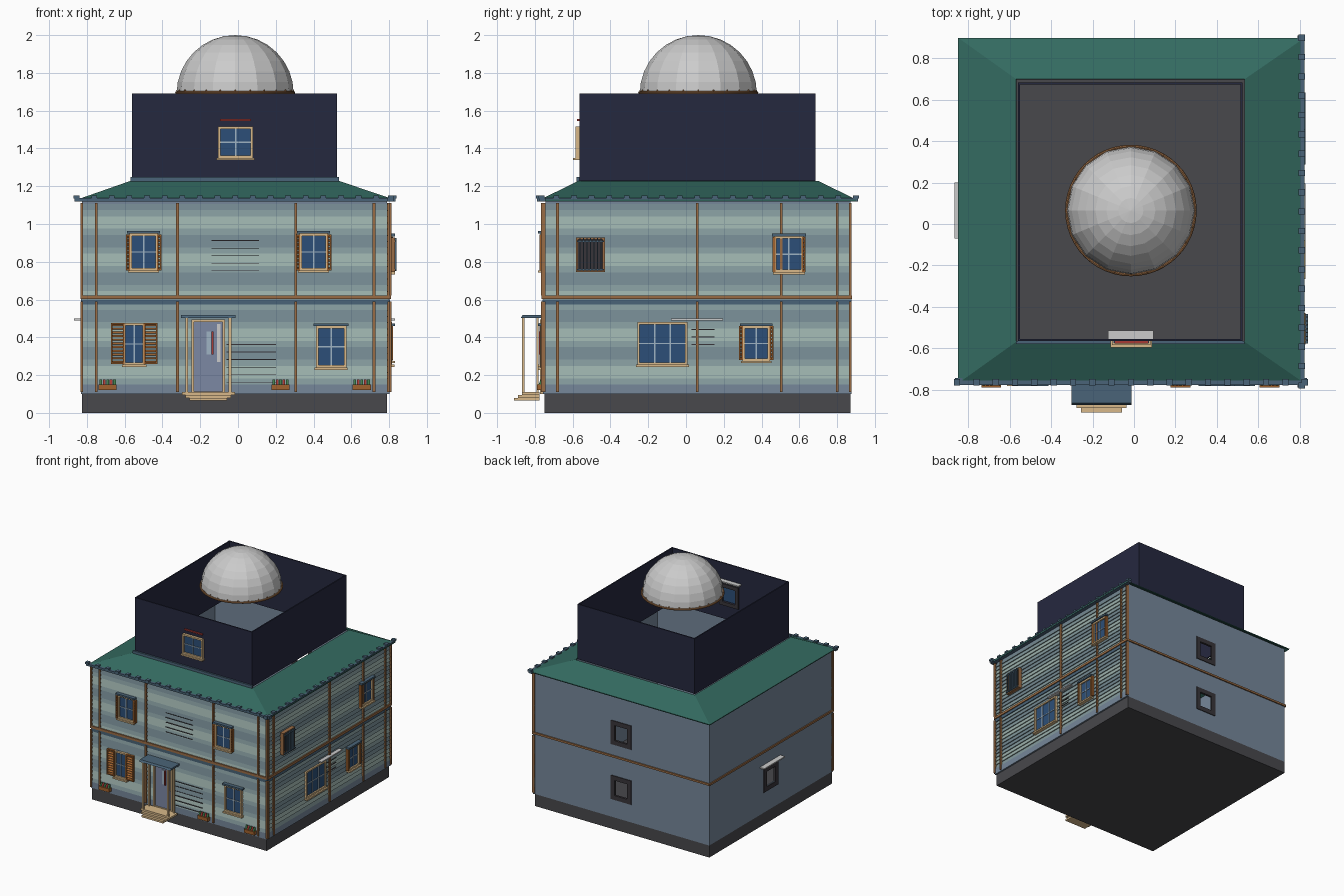
import bpy, bmesh, math
from mathutils import Matrix

if "Cube" in bpy.data.objects:
    bpy.data.objects.remove(bpy.data.objects["Cube"])

# ---------- colours and helpers ----------
COL = dict(stone="48484c", wall="76879a", tower="25283f", roof="336a60", trim="4a6478", copper="9a6c45",
           cream="d8b98a", glass="2c4f78", dark="38353a", white="d8d8d8", wood="a0622e", red="a83a35",
           green="3f7a4a", door="7c88a4", b0="83999c", b1="9bb0ab", b2="738890", sash="9fb4c4")


def mat(key):
    m = bpy.data.materials.get(key)
    if not m:
        m = bpy.data.materials.new(key)
        rgb = [int(COL[key][i:i + 2], 16) / 255 for i in (0, 2, 4)]
        m.diffuse_color = (*[((c + .055) / 1.055) ** 2.4 for c in rgb], 1)
        m.use_nodes = True
        m.node_tree.nodes["Principled BSDF"].inputs["Base Color"].default_value = m.diffuse_color
    return m


def finish(bm, name, key=None):
    bmesh.ops.recalc_face_normals(bm, faces=bm.faces)
    me = bpy.data.meshes.new(name)
    bm.to_mesh(me)
    bm.free()
    o = bpy.data.objects.new(name, me)
    bpy.context.collection.objects.link(o)
    if key:
        me.materials.append(mat(key))
    return o


# Wall frames: u along wall, z up, d outward
MAP = dict(front=lambda u, d: (u, -.745 - d), right=lambda u, d: (.79 + d, u),
           left=lambda u, d: (-.825 - d, u), back=lambda u, d: (u, .87 + d),
           tower=lambda u, d: (u, -.565 - d), t_right=lambda u, d: (.525 + d, u),
           t_left=lambda u, d: (-.56 - d, u), t_back=lambda u, d: (u, .685 + d))
parts = {}


def add(name, key, face, u0, u1, z0, z1, d0, d1, dtop=None):
    """Queue one box on a wall; dtop tapers its upper edge."""
    if name not in parts:
        parts[name] = (bmesh.new(), key)
    bm = parts[name][0]
    v = []
    for z, do in ((z0, d1), (z1, d1 if dtop is None else dtop)):
        for u, d in ((u0, d0), (u1, d0), (u1, do), (u0, do)):
            v.append(bm.verts.new((*MAP[face](u, d), z)))
    for f in ((0, 1, 2, 3), (4, 5, 6, 7), (0, 1, 5, 4), (1, 2, 6, 5), (2, 3, 7, 6), (3, 0, 4, 7)):
        bm.faces.new([v[i] for i in f])


def ring(name, key, face, u0, u1, z0, z1, t, d0, d1):
    """Rectangular frame of width t."""
    add(name, key, face, u0, u0 + t, z0, z1, d0, d1)
    add(name, key, face, u1 - t, u1, z0, z1, d0, d1)
    add(name, key, face, u0 + t, u1 - t, z0, z0 + t, d0, d1)
    add(name, key, face, u0 + t, u1 - t, z1 - t, z1, d0, d1)


def wall(name, key, face, u0, u1, z0, z1, hole=None):
    """Thin wall with optional column of holes: (u0, u1, [(z0, z1), ...])."""
    if not hole:
        return add(name, key, face, u0, u1, z0, z1, -.01, 0)
    a, b, zs = hole
    add(name, key, face, u0, a, z0, z1, -.01, 0)
    add(name, key, face, b, u1, z0, z1, -.01, 0)
    for h0, h1 in zs + [(z1, z1)]:
        if h0 > z0:
            add(name, key, face, a, b, z0, h0, -.01, 0)
        z0 = h1


def window(name, face, c, w, z0, z1, d=.01, bars=1, header=True):
    u0, u1 = c - w / 2, c + w / 2
    add(name + "_glass", "glass", face, u0, u1, z0, z1, 0, d + .004)
    ring(name + "_frame", "cream", face, u0 - .008, u1 + .008, z0, z1, .013, 0, d + .016)
    for i in range(bars):
        u = u0 + w * (i + 1) / (bars + 1)
        add(name + "_muntins", "sash", face, u - .004, u + .004, z0, z1, d, d + .01)
    zm = (z0 + z1) / 2
    add(name + "_muntins", "sash", face, u0, u1, zm - .003, zm + .003, d, d + .009)
    add(name + "_sill", "cream", face, u0 - .015, u1 + .015, z0 - .012, z0, 0, d + .028)
    if header:
        add(name + "_header", "trim", face, u0 - .02, u1 + .02, z1, z1 + .014, 0, d + .028)


def shutter(name, face, c, w, z0, z1, n):
    ring(name, "wood", face, c - w / 2, c + w / 2, z0, z1, .008, .012, .03)
    for i in range(n):
        z = z0 + (z1 - z0) * (i + .5) / n
        add(name, "wood", face, c - w / 2, c + w / 2, z - .005, z + .005, .012, .028, .016)


# ---------- foundation and shell walls ----------
add("foundation", "stone", "front", -.825, .79, 0, .1, -1.615, .005)
wall("front_wall", "wall", "front", -.825, .79, .1, 1.13)
wall("right_wall", "wall", "right", -.745, .87, .1, 1.13)
wall("left_wall", "wall", "left", -.745, .87, .1, 1.13, (0, .12, [(.31, .43)]))
wall("back_wall", "wall", "back", -.825, .79, .1, 1.13, (-.07, .05, [(.28, .42), (.74, .88)]))
for n, f, c, z in (("left", "left", .06, .37), ("back_low", "back", -.01, .35), ("back_high", "back", -.01, .81)):
    ring(n + "_window_surround", "dark", f, c - .095, c + .095, z - .1, z + .1, .037, -.012, .006)

# ---------- clapboards, bands and posts on front and right ----------
SPAN = dict(front=(-.83, .80), right=(-.755, .875))
PITCH = .033
for f, (a, b) in SPAN.items():
    for i in range(29):
        k = "b%d" % (0, 1, 1, 0, 2, 2)[i % 6]
        z = .15 + i * PITCH
        add(f"{f}_clapboards_{k}", k, f, a, b, z, z + PITCH, 0, .013, .005)
    add(f + "_base_board", "wall", f, a, b, .1, .15, 0, .013)
    add(f + "_mid_board", "trim", f, a, b, .575, .6, 0, .014)
    add(f + "_band", "copper", f, a - .005, b + .005, .602, .622, 0, .02)
    add(f + "_gutter", "trim", f, a - .035, b + .035, 1.12, 1.137, 0, .032)
    for i in range(19):
        u = a - .025 + i * (b - a + .05) / 18
        add(f + "_gutter_brackets", "trim", f, u - .015, u + .015, 1.135, 1.15, .005, .036)
for f, a, b in (("left", -.75, .875), ("back", -.83, .795)):
    add(f + "_band", "copper", f, a, b, .604, .62, 0, .01)
for f, us in (("front", (-.828, -.75, -.32, .305, .72, .798)), ("right", (-.752, -.68, .06, .505, .8, .87))):
    for u in us:
        for z0, z1 in ((.11, .59), (.622, 1.11)):
            add(f + "_posts", "copper", f, u - .007, u + .007, z0, z1, 0, .022)

# ---------- front windows and shutters ----------
for n, c in (("upper_left", -.5), ("upper_right", .4)):
    window(n + "_window", "front", c, .135, .755, .95)
    for s in (-1, 1):
        shutter(n + "_shutters", "front", c + s * .083, .022, .755, .945, 9)
window("lower_right_window", "front", .493, .145, .24, .46, bars=1)
window("lower_left_window", "front", -.55, .1, .255, .475, header=False)
for s in (-1, 1):
    shutter("lower_left_shutters", "front", -.55 + s * .087, .072, .26, .475, 11)

# loose seams between boards
for z in (.75, .79, .83, .87, .91):
    add("upper_board_seams", "dark", "front", -.14, .11, z, z + .004, .006, .015)
for z in (.16, .2, .24, .28, .32, .36):
    add("lower_board_seams", "dark", "front", -.06, .2, z, z + .004, .006, .015)

# ---------- door and porch ----------
DC = -.157
add("door", "door", "front", DC - .075, DC + .075, .11, .48, 0, .018)
add("door_side_light", "white", "front", DC + .045, DC + .065, .27, .47, .01, .02)
add("door_plate", "sash", "front", DC - .01, DC + .015, .31, .43, .01, .022)
add("door_handle", "red", "front", DC + .018, DC + .026, .31, .43, .01, .032)
ring("door_frame", "cream", "front", DC - .088, DC + .088, .1, .495, .013, 0, .028)
add("porch_roof", "trim", "front", DC - .145, DC + .145, .503, .518, .01, .13, .12)
for s in (-1, 1):
    u = DC + s * .115
    add("porch_posts", "cream", "front", u - .007, u + .007, .11, .503, .11, .124)
    add("porch_posts", "cream", "front", u - .007, u + .007, .11, .503, .035, .047)
for i in range(3):
    w = .14 - i * .02
    add("steps", "cream", "front", DC - w, DC + w, .095 - i * .015, .11 - i * .015, .03, .122 + i * .022)

# ---------- flower boxes ----------
for c in (-.69, .225, .655):
    add("flower_boxes", "wood", "front", c - .048, c + .048, .12, .15, .01, .045)
    for i in range(5):
        u = c - .036 + i * .018
        k = "red" if i % 2 else "green"
        add("flowers_" + k, k, "front", u - .007, u + .007, .15, .178, .02, .036, .024)

# ---------- right side windows ----------
window("right_upper_back_window", "right", .545, .14, .745, .935, .012)
window("right_lower_large_window", "right", -.125, .25, .255, .48, .01, 2, False)
window("right_lower_back_window", "right", .372, .13, .275, .46, .012)
for s in (-1, 1):
    shutter("right_upper_shutters", "right", .545 + s * .079, .018, .745, .93, 9)
    shutter("right_lower_shutters", "right", .372 + s * .08, .022, .28, .46, 9)
add("barred_window_glass", "dark", "right", -.575, -.435, .75, .92, 0, .016)
ring("barred_window_frame", "copper", "right", -.582, -.43, .745, .928, .011, 0, .04)
for i in range(7):
    u = -.562 + i * .0187
    add("window_bars", "trim", "right", u - .003, u + .003, .75, .925, .04, .048)
for z in (.755, .905):
    add("window_bars", "trim", "right", -.578, -.434, z, z + .008, .04, .05)
for z in (.36, .4, .44):
    add("right_board_seams", "dark", "right", .03, .15, z, z + .004, .006, .015)

# ---------- small awnings ----------
add("right_awning", "white", "right", -.08, .195, .49, .5, 0, .04)
add("left_awning", "white", "left", -.07, .2, .49, .5, 0, .042)

# ---------- skirt roof (open in the middle) ----------
bm = bmesh.new()
lo = [bm.verts.new((x, y, 1.13)) for x, y in ((-.85, -.77), (.825, -.77), (.825, .9), (-.85, .9))]
hi = [bm.verts.new((x, y, 1.228)) for x, y in ((-.57, -.57), (.535, -.57), (.535, .7), (-.57, .7))]
for i in range(4):
    j = (i + 1) % 4
    bm.faces.new((lo[i], lo[j], hi[j], hi[i]))
roof = finish(bm, "skirt_roof", "roof")
sol = roof.modifiers.new("thickness", 'SOLIDIFY')
sol.thickness, sol.offset = .008, -1

# ---------- open-topped tower ----------
wall("tower_front_wall", "tower", "tower", -.56, .525, 1.225, 1.69, (-.08, .055, [(1.37, 1.5)]))
wall("tower_right_wall", "tower", "t_right", -.565, .685, 1.23, 1.69)
wall("tower_left_wall", "tower", "t_left", -.565, .685, 1.225, 1.69)
wall("tower_back_wall", "tower", "t_back", -.56, .525, 1.23, 1.69)
add("tower_base_trim", "trim", "tower", -.57, .535, 1.226, 1.248, 0, .014)
window("tower_window", "tower", -.013, .17, 1.35, 1.515, .005, header=False)
ring("tower_window_inner_surround", "dark", "tower", -.1, .075, 1.34, 1.52, .03, -.02, -.008)
add("tower_window_hood", "red", "tower", -.095, .07, 1.545, 1.556, 0, .012)
add("tower_inner_shelf", "white", "tower", -.125, .095, 1.545, 1.555, -.05, -.008)

for n, (b, key) in parts.items():
    finish(b, n, key)

# ---------- faceted dome with copper ring ----------
CX, CY, Z0 = -.015, .065, 1.69
bm = bmesh.new()
bmesh.ops.create_uvsphere(bm, u_segments=16, v_segments=16, radius=.31)
bmesh.ops.delete(bm, geom=[v for v in bm.verts if v.co.z < -.001], context='VERTS')
dome = finish(bm, "dome")
dome.location = (CX, CY, Z0)
bpy.ops.mesh.primitive_torus_add(location=(CX, CY, Z0 + .005), major_radius=.31, minor_radius=.008,
                                 major_segments=48, minor_segments=8)
bpy.context.object.name = "dome_ring"
bpy.context.object.data.materials.append(mat("copper"))
bpy.ops.object.shade_smooth_by_angle()
bm = bmesh.new()
for i in range(24):
    a = i * math.tau / 24
    bmesh.ops.create_icosphere(bm, subdivisions=1, radius=.006, matrix=Matrix.Translation(
        (CX + .307 * math.cos(a), CY + .307 * math.sin(a), Z0 + .016)))
finish(bm, "dome_rivets", "copper")
